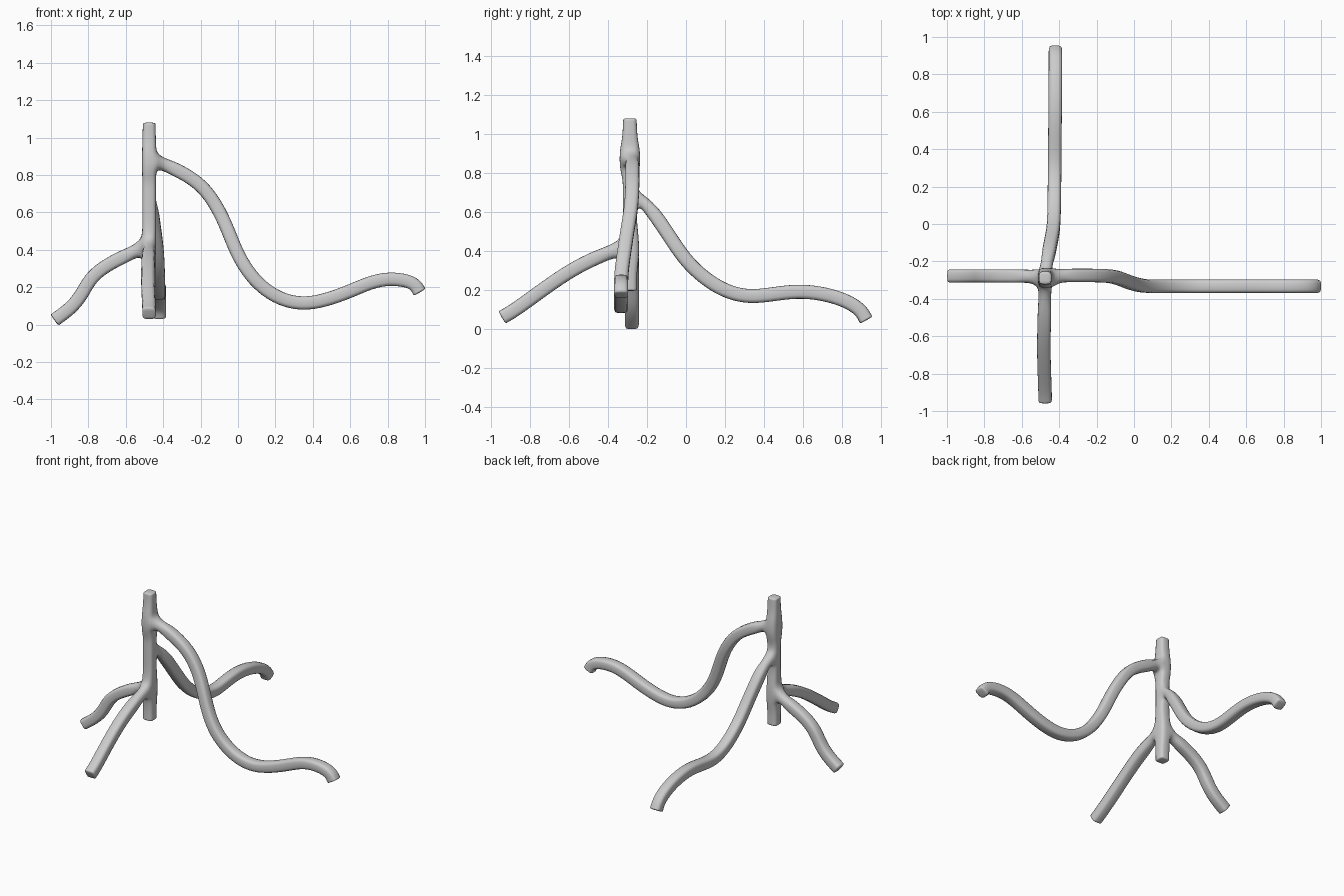
import bpy, bmesh
from mathutils import Vector

if "Cube" in bpy.data.objects:
    bpy.data.objects.remove(bpy.data.objects["Cube"])

TX, TY, R, CREASE = -0.475, -0.288, 0.036, 0.33
bm = bmesh.new()
crease = bm.edges.layers.float.new("crease_edge")

# Trunk cage levels: (z, half width x, half width y)
levels = [(0.195, R, R), (0.215, R, R), (0.29, R, R), (0.36, 0.037, 0.047),
          (0.46, 0.037, 0.047), (0.54, R, R), (0.62, R, R), (0.71, R, R),
          (0.77, R, R), (0.825, 0.038, 0.053), (0.915, 0.038, 0.053),
          (0.98, 0.036, 0.038), (1.06, 0.034, 0.035), (1.08, 0.033, 0.034)]
corners = [(-1, -1), (1, -1), (1, 1), (-1, 1)]
rings = [[bm.verts.new((TX + cx * hx, TY + cy * hy, z)) for cx, cy in corners]
         for z, hx, hy in levels]


def bridge(a, b, skip=(), soft=False):
    """Join two square rings; crease the lengthwise edges so the section stays squarish."""
    for i in range(4):
        if i not in skip:
            j = (i + 1) % 4
            bm.faces.new((a[i], a[j], b[j], b[i]))
    for v, w in zip(a, b):
        e = bm.edges.get((v, w))
        if e and not soft:
            e[crease] = CREASE


def cap(ring):
    for e in bm.faces.new(ring).edges:
        e[crease] = CREASE


def grow(level, side, path):
    """Extrude a limb from one side face of the trunk along a path."""
    lo, hi, j = rings[level], rings[level + 1], (side + 1) % 4
    prev = [lo[side], lo[j], hi[j], hi[side]]
    s = (lo[j].co - lo[side].co).normalized()
    pts = [Vector(p) for p in path]
    d = (pts[-1] - pts[-2]).normalized()
    pts.insert(-1, pts[-1] - d * 0.018)      # holding loop for a flat tip
    for i, p in enumerate(pts):
        t = pts[min(i + 1, len(pts) - 1)] - pts[max(i - 1, 0)]
        u = t.cross(s).normalized()
        cur = [bm.verts.new(p + s * R * a + u * R * b) for a, b in corners]
        bridge(prev, cur, soft=(i == 0))
        prev = cur
    cap(prev)


# Trunk. Sides: 0 front, 1 right, 2 back, 3 left; level index -> open sides
openings = {3: (0, 3), 6: (2,), 9: (1,)}
for i in range(len(rings) - 1):
    bridge(rings[i], rings[i + 1], openings.get(i, ()))
cap(rings[0])
cap(rings[-1])

# Right limb
y1, y2 = -0.275, -0.333
right = [(-0.39, .855), (-0.30, .815), (-0.19, .745), (-0.11, .63), (-0.055, .51),
         (-0.01, .39), (.05, .285), (.125, .2), (.225, .135), (.34, .108), (.46, .127),
         (.6, .178), (.71, .228), (.81, .248), (.91, .235), (.95, .21), (.972, .172)]
grow(9, 1, [(x, y1 + (y2 - y1) * min(1, max(0, (x + .12) / .15)), z) for x, z in right])

# Left limb
left = [(-.565, .385), (-.65, .345), (-.73, .3), (-.795, .24), (-.835, .16),
        (-.89, .09), (-.982, .024)]
grow(3, 3, [(x, -0.278, z) for x, z in left])

# Back limb
back = [(-.463, -.2, .64), (-.45, -.12, .53), (-.434, -.05, .42), (-.428, .02, .325),
        (-.426, .12, .24), (-.425, .22, .185), (-.424, .33, .162), (-.423, .45, .178),
        (-.422, .57, .195), (-.421, .7, .183), (-.42, .82, .147), (-.42, .895, .1),
        (-.42, .926, .044)]
grow(6, 2, back)

# Front limb
front = [(-.477, -.39, .395), (-.48, -.53, .335), (-.483, -.65, .262),
         (-.48, -.78, .168), (-.476, -.88, .095), (-.475, -.945, .058)]
grow(3, 0, front)

bmesh.ops.recalc_face_normals(bm, faces=bm.faces)
mesh = bpy.data.meshes.new("branching_stem")
bm.to_mesh(mesh)
bm.free()
stem = bpy.data.objects.new("branching_stem", mesh)
bpy.context.collection.objects.link(stem)
for p in mesh.polygons:
    p.use_smooth = True
sub = stem.modifiers.new("rounding", 'SUBSURF')
sub.levels = sub.render_levels = 2
